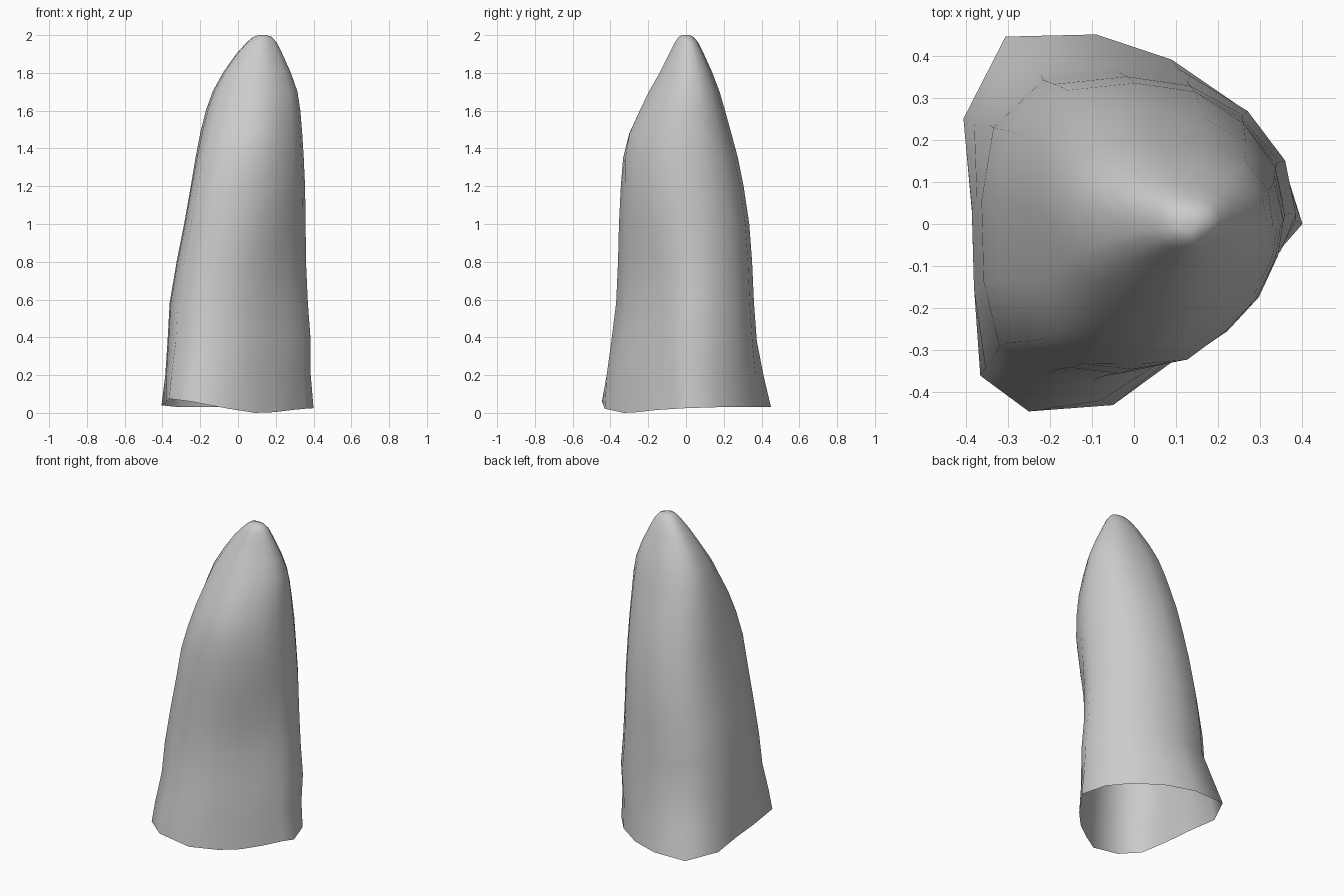
import bpy, bmesh

# Matching cross-sections (counter-clockwise from +x): flared base, body
BASE = [(.40, 0), (.35, .16), (.25, .28), (.09, .39), (-.09, .45), (-.305, .445),
        (-.405, .25), (-.385, .03), (-.38, -.15), (-.365, -.36), (-.25, -.445),
        (-.05, -.43), (.09, -.328), (.195, -.253), (.283, -.162), (.356, -.05)]
BASE_Z = [.025, .03, .03, .03, .03, .03, .04, .05, .06, .075, .06, .022, 0, .004, .015, .022]
BODY = [(.36, .03), (.335, .15), (.25, .26), (.12, .338), (-.04, .36), (-.22, .342),
        (-.337, .23), (-.365, .06), (-.36, -.13), (-.323, -.28), (-.213, -.345),
        (-.07, -.36), (.08, -.335), (.20, -.26), (.29, -.17), (.345, -.06)]


def variant(section, changes):
    """Copy a section with some points replaced."""
    return [changes.get(i, p) for i, p in enumerate(section)]


# Hollowed front-right flank low down, trimmed front-left corner near the tip
LOW = variant(BODY, {11: (-.10, -.36), 12: (.04, -.305), 13: (.155, -.22),
                     14: (.25, -.13), 15: (.325, -.05)})
TOP = variant(BODY, {1: (.343, .16), 2: (.262, .275), 7: (-.365, .08), 8: (-.35, -.10),
                     9: (-.29, -.235), 10: (-.185, -.31), 11: (-.045, -.352),
                     12: (.08, -.355), 13: (.195, -.265)})
KEYS = [(0, BASE), (.38, LOW), (.66, LOW), (1.2, BODY), (1.55, TOP), (2.01, TOP)]

# Height, x range, y range of each ring
RINGS = [(.20, -.385, .385, -.42, .41), (.38, -.373, .385, -.395, .375),
         (.58, -.362, .37, -.37, .36), (.80, -.325, .36, -.36, .35),
         (1.0, -.285, .358, -.355, .335), (1.2, -.25, .355, -.345, .305),
         (1.35, -.225, .348, -.333, .275), (1.48, -.20, .34, -.30, .24),
         (1.60, -.17, .33, -.245, .207), (1.70, -.135, .315, -.197, .178),
         (1.80, -.08, .28, -.14, .14), (1.90, -.01, .235, -.09, .095),
         (1.96, .045, .205, -.06, .065), (1.99, .08, .18, -.04, .04),
         (2.0, .11, .15, -.018, .018)]


def section_at(z):
    """Blend the key sections by height."""
    for (z0, a), (z1, b) in zip(KEYS, KEYS[1:]):
        if z <= z1:
            t = (z - z0) / (z1 - z0)
            return [(p[0] + (q[0] - p[0]) * t, p[1] + (q[1] - p[1]) * t) for p, q in zip(a, b)]


def fit(points, x0, x1, y0, y1):
    """Stretch a section to the given bounds."""
    xs, ys = zip(*points)
    return [(x0 + (x - min(xs)) / (max(xs) - min(xs)) * (x1 - x0),
             y0 + (y - min(ys)) / (max(ys) - min(ys)) * (y1 - y0)) for x, y in points]


bm = bmesh.new()
loops = [[bm.verts.new((x, y, z)) for (x, y), z in zip(BASE, BASE_Z)]]
for z, *bounds in RINGS:
    loops.append([bm.verts.new((x, y, z)) for x, y in fit(section_at(z), *bounds)])

# Skin between rings, rounded tip, open underside
n = len(BASE)
for lo, hi in zip(loops, loops[1:]):
    for i in range(n):
        j = (i + 1) % n
        bm.faces.new((lo[i], lo[j], hi[j], hi[i]))
bm.faces.new(loops[-1])
for f in bm.faces:
    f.smooth = True

mesh = bpy.data.meshes.new("tapered_shell")
bm.to_mesh(mesh)
bm.free()
shell = bpy.data.objects.new("tapered_shell", mesh)
bpy.context.collection.objects.link(shell)
